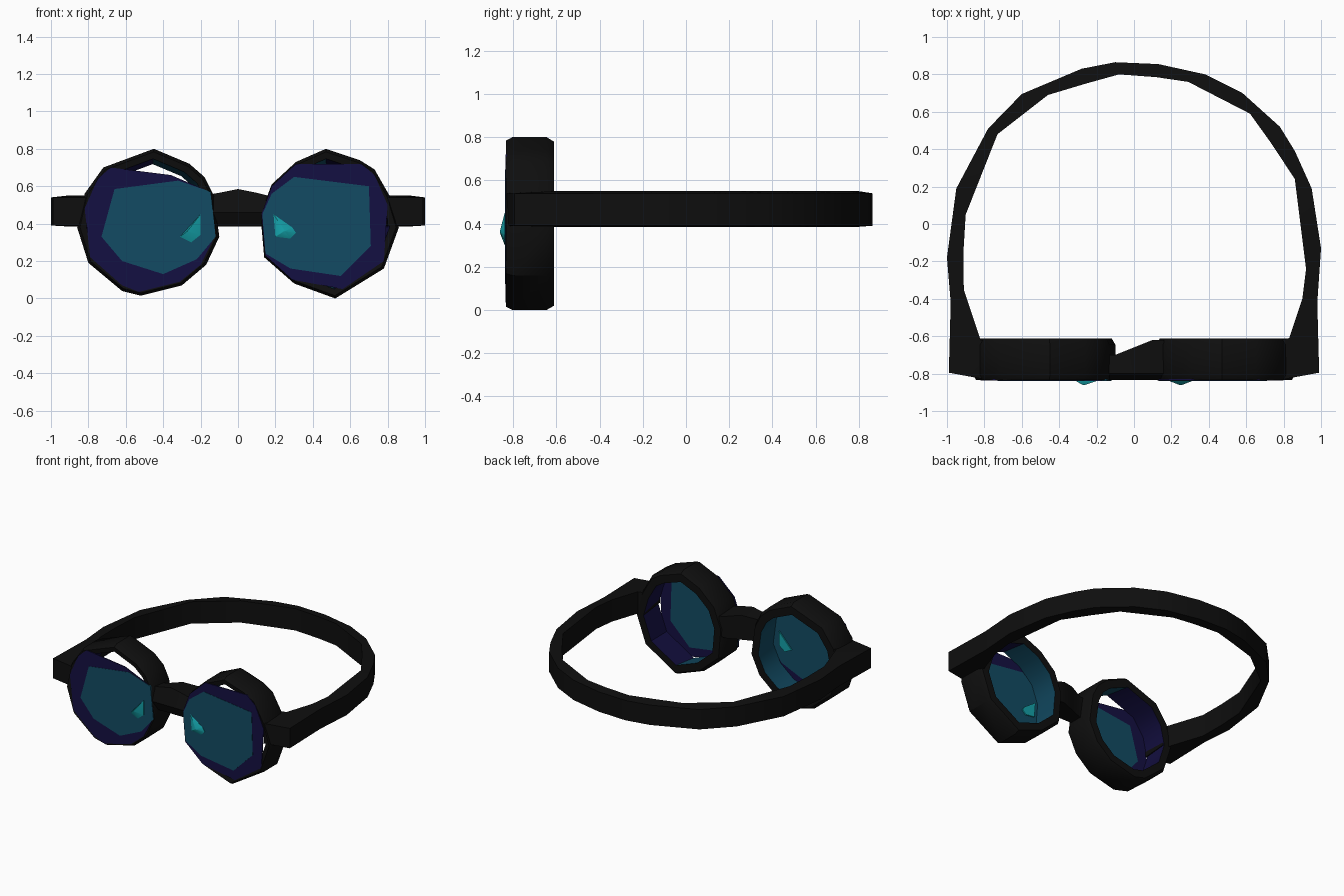
import bpy, bmesh

if "Cube" in bpy.data.objects:
    bpy.data.objects.remove(bpy.data.objects["Cube"])


def material(name, rgb):
    m = bpy.data.materials.new(name)
    m.diffuse_color = (*rgb, 1)
    m.use_nodes = True
    m.node_tree.nodes["Principled BSDF"].inputs["Base Color"].default_value = m.diffuse_color
    return m


BLACK = material("black_rubber", (0.0045, 0.0045, 0.0045))
NAVY = material("navy_lens_edge", (0.007, 0.005, 0.055))
TEAL = material("teal_lens", (0.006, 0.07, 0.125))
CYAN = material("cyan_glint", (0.007, 0.36, 0.40))


def loft(name, loops, mats, cap=True, closed=False, rule=None):
    """Skin a series of equal-length rings of 3D points."""
    bm = bmesh.new()
    rings = [[bm.verts.new(p) for p in loop] for loop in loops]
    n = len(rings[0])
    pairs = list(zip(rings, rings[1:]))
    if closed:
        pairs.append((rings[-1], rings[0]))
    for a, b in pairs:
        for i in range(n):
            j = (i + 1) % n
            bm.faces.new((a[i], a[j], b[j], b[i]))
    if cap and not closed:
        bm.faces.new(rings[0])
        bm.faces.new(rings[-1])
    bmesh.ops.recalc_face_normals(bm, faces=bm.faces)
    if rule:
        for f in bm.faces:
            f.material_index = rule(f.calc_center_median())
    me = bpy.data.meshes.new(name)
    bm.to_mesh(me)
    bm.free()
    for m in mats:
        me.materials.append(m)
    ob = bpy.data.objects.new(name, me)
    bpy.context.collection.objects.link(ob)
    bpy.ops.object.select_all(action='DESELECT')
    ob.select_set(True)
    bpy.context.view_layer.objects.active = ob
    bpy.ops.object.shade_smooth_by_angle(angle=0.6)
    return ob


def ring(outline, center, scale, y):
    cx, cz = center
    return [(cx + (x - cx) * scale, y, cz + (z - cz) * scale) for x, z in outline]


# Front outlines (x, z) of each eyepiece: rim, lens edge, lens, glint
eyes = {
    "left": dict(
        center=(-0.48, 0.39),
        rim=[(-.45, .80), (-.26, .72), (-.18, .65), (-.13, .55), (-.10, .33), (-.17, .18),
             (-.30, .07), (-.52, .015), (-.62, .04), (-.80, .19), (-.86, .38), (-.82, .56), (-.72, .70)],
        edge=[(-.68, .70), (-.36, .66), (-.15, .57), (-.125, .33), (-.20, .18), (-.31, .09),
              (-.53, .035), (-.62, .07), (-.79, .22), (-.82, .48), (-.75, .64)],
        lens=[(-.66, .585), (-.32, .63), (-.145, .57), (-.12, .33), (-.22, .21), (-.40, .13),
              (-.62, .20), (-.73, .33)],
        glint=[(-.20, .45), (-.20, .34), (-.25, .30), (-.31, .33)],
        tip=(-.27, .36)),
    "right": dict(
        center=(0.48, 0.39),
        rim=[(.47, .80), (.65, .74), (.73, .69), (.81, .55), (.86, .38), (.78, .16), (.52, 0),
             (.30, .08), (.14, .22), (.12, .45), (.18, .61), (.31, .73)],
        edge=[(.31, .72), (.66, .72), (.73, .66), (.80, .50), (.78, .20), (.56, .05), (.29, .10),
              (.145, .23), (.125, .45), (.18, .60)],
        lens=[(.30, .65), (.70, .60), (.71, .28), (.55, .12), (.28, .16), (.147, .24),
              (.13, .45), (.18, .56)],
        glint=[(.19, .45), (.29, .38), (.31, .35), (.28, .32), (.20, .33)],
        tip=(.25, .36)),
}

for side, e in eyes.items():
    c = e["center"]
    # Chamfered rim, open in the middle
    section = [(.80, -.612), (.95, -.612), (1, -.645), (1, -.805), (.96, -.835), (.87, -.828)]
    loft(side + "_rim", [ring(e["rim"], c, s, y) for s, y in section], [BLACK], cap=False)
    # Hollow cup behind the lens: outer half navy, inner half teal
    loft(side + "_cup", [ring(e["rim"], c, .80, -.612), ring(e["rim"], c, .87, -.828)],
         [NAVY, TEAL], cap=False, rule=lambda p: 1 if abs(p.x) < 0.44 else 0)
    # Lens plates and raised glint
    loft(side + "_lens_edge", [ring(e["edge"], c, 1, y) for y in (-.830, -.837)], [NAVY])
    loft(side + "_lens", [ring(e["lens"], c, 1, -.828), ring(e["lens"], c, 1, -.839)], [TEAL])
    loft(side + "_glint", [ring(e["glint"], e["tip"], .95, -.82), ring(e["glint"], e["tip"], 1, -.840),
                           ring(e["glint"], e["tip"], .05, -.862)], [CYAN])

# Head strap with end lugs: (outer x, y), (inner x, y)
strap = [((-.80, -.83), (-.78, -.62)), ((-.99, -.795), (-.82, -.62)), ((-.98, -.42), (-.91, -.35)),
         ((-1.0, -.18), (-.912, -.15)), ((-.95, .19), (-.90, .05)), ((-.78, .51), (-.73, .48)),
         ((-.60, .695), (-.46, .69)), ((-.28, .83), (-.26, .75)), ((-.10, .865), (-.08, .80)),
         ((.13, .855), (.12, .785)), ((.38, .80), (.29, .76)), ((.58, .70), (.62, .59)),
         ((.78, .52), (.735, .43)), ((.86, .39), (.86, .24)), ((.95, .19), (.88, .08)),
         ((1.0, -.13), (.92, -.24)), ((.98, -.42), (.90, -.40)), ((.99, -.795), (.83, -.61)),
         ((.80, -.83), (.78, -.62))]
loft("strap", [[(*o, .39), (*o, .54), (*i, .55), (*i, .385)] for o, i in strap], [BLACK])

# Nose bridge, arched on top and cut back on one side
bridge = [(-.16, .555, -.70), (-.10, .565, -.70), (0, .585, -.66), (.10, .565, -.62), (.16, .55, -.62)]
loft("bridge", [[(x, -.80, .39), (x, -.835, .46), (x, -.80, top), (x, back, top - .01), (x, back, .39)]
                for x, top, back in bridge], [BLACK])
